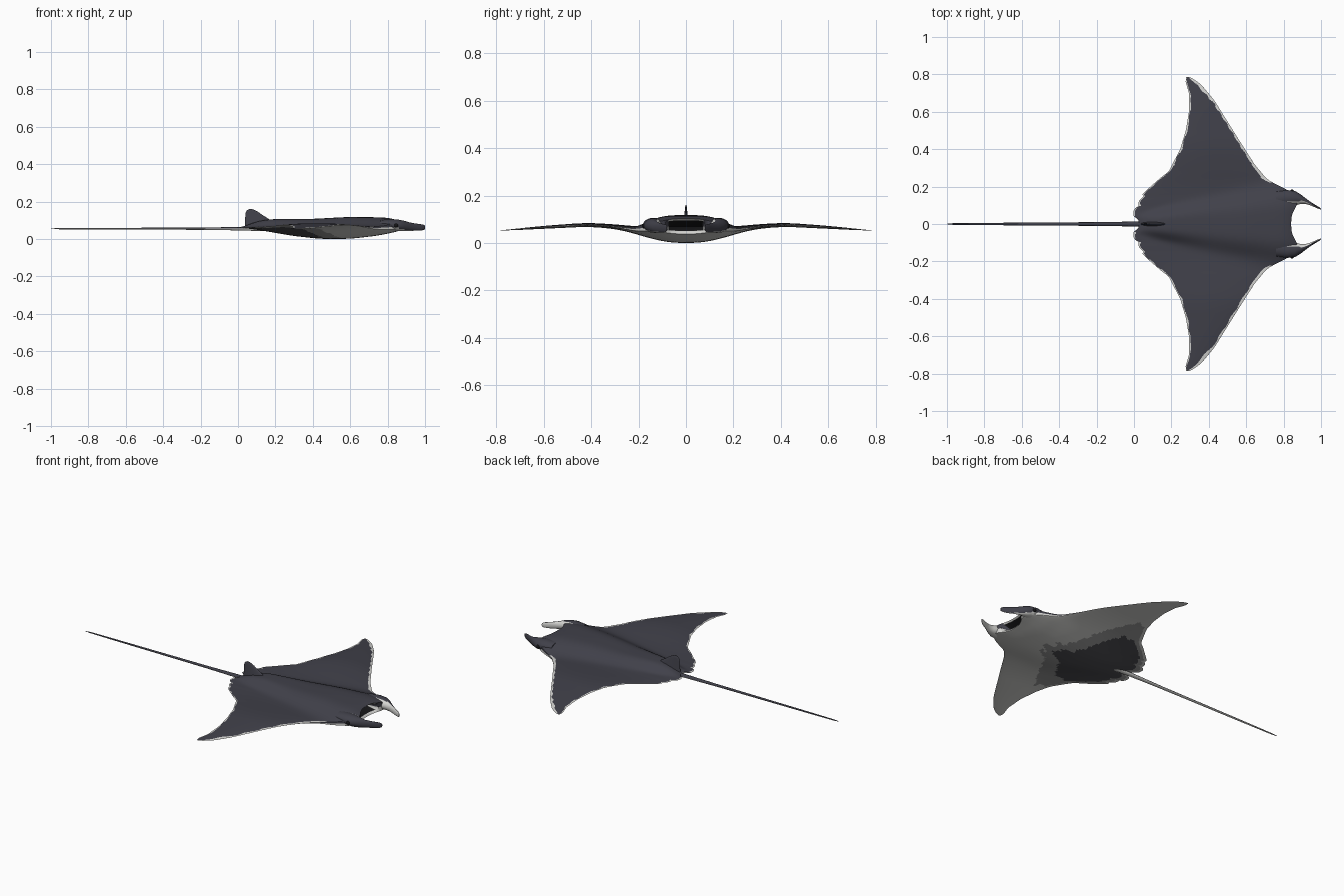
import bpy, bmesh, math
from mathutils import Vector

if "Cube" in bpy.data.objects:
    bpy.data.objects.remove(bpy.data.objects["Cube"])


def material(name, rgb):
    m = bpy.data.materials.new(name)
    m.diffuse_color = (*rgb, 1)
    m.use_nodes = True
    m.node_tree.nodes["Principled BSDF"].inputs["Base Color"].default_value = m.diffuse_color
    return m


MATS = [material("slate_back", (0.052, 0.052, 0.068)),
        material("white_belly", (0.66, 0.66, 0.64)),
        material("grey_blotch", (0.33, 0.33, 0.33)),
        material("dark_blotch", (0.075, 0.075, 0.085)),
        material("black_mouth", (0.008, 0.008, 0.009))]
SLATE, WHITE, GREY, DARK, BLACK = range(5)


def finish(bm, name, angle=50):
    bmesh.ops.remove_doubles(bm, verts=bm.verts, dist=1e-5)
    bmesh.ops.recalc_face_normals(bm, faces=bm.faces)
    me = bpy.data.meshes.new(name)
    bm.to_mesh(me)
    bm.free()
    ob = bpy.data.objects.new(name, me)
    bpy.context.collection.objects.link(ob)
    for m in MATS:
        me.materials.append(m)
    bpy.ops.object.select_all(action='DESELECT')
    ob.select_set(True)
    bpy.context.view_layer.objects.active = ob
    bpy.ops.object.shade_smooth_by_angle(angle=math.radians(angle))
    return ob


def lerp(table, v):
    if v <= table[0][0]:
        return table[0][1]
    for (a, p), (b, q) in zip(table, table[1:]):
        if v <= b:
            return p + (q - p) * (v - a) / (b - a)
    return table[-1][1]


def soft(table, v, r):
    return sum(lerp(table, abs(v + r * k / 3)) for k in range(-3, 4)) / 7


# Plan outline (half span), wing height, and body bulges along the length
LEAD = [(0, .84), (.04, .842), (.075, .855), (.1, .872), (.14, .87), (.18, .825),
        (.235, .715), (.315, .647), (.475, .545), (.66, .43), (.75, .355), (.78, .31), (.79, .285)]
TRAIL = [(0, .03), (.03, .02), (.036, -.002), (.07, -.004), (.09, .01), (.1, .036),
         (.105, .02), (.13, .03), (.15, .055), (.156, .042), (.18, .065), (.25, .145),
         (.28, .185), (.4, .247), (.5, .277), (.6, .294), (.7, .294), (.76, .276), (.79, .28)]
MID = [(0, .06), (.2, .06), (.3, .07), (.42, .077), (.6, .066), (.79, .052)]
BACK = [(.02, 0), (.08, .025), (.17, .04), (.4, .038), (.6, .05), (.8, .051), (.84, .046), (.88, .03)]
BELLY = [(.05, 0), (.13, .01), (.3, .036), (.45, .051), (.6, .051), (.75, .037), (.85, .02), (.9, .015)]
BACK_W = [(.05, .05), (.2, .08), (.45, .125), (.75, .175), (.85, .18)]
BELLY_W = [(.05, .09), (.2, .13), (.45, .2), (.75, .2), (.88, .18)]
SPAN, NY, NX = .787, 95, 64


def section(y):
    """Closed chord loop: top from tail to nose, mouth, bottom nose to tail."""
    a = abs(y)
    x0, x1 = soft(TRAIL, a, .004), soft(LEAD, a, .015 if a < .76 else .003)
    top, bot = [], []
    for i in range(NX + 1):
        t = (1 - math.cos(math.pi * i / NX)) / 2
        x = x0 + (x1 - x0) * t
        h = .009 * max(0, 1 - (a / SPAN) ** 4) * max(0, math.sin(math.pi * t)) ** .6
        z = soft(MID, a, .05)
        up = soft(BACK, x, .04) * math.exp(-(a / lerp(BACK_W, x)) ** 4)
        down = soft(BELLY, x, .04) * math.exp(-(a / lerp(BELLY_W, x)) ** 2.5)
        top.append(Vector((x, y, z + h + up)))
        bot.append(Vector((x, y, z - h - down)))
    m = min(1, max(0, (.085 - a) / .012))
    zt, zb = top[-1].z, bot[-1].z
    zm = (zt + zb) / 2
    mouth = [Vector((x1 - .008 * m, y, zt - (.007 * m + .15 * (zt - zb) * (1 - m)))),
             Vector((x1 - .1 * m, y, zm)),
             Vector((x1 - .008 * m, y, zb + (.013 * m + .15 * (zt - zb) * (1 - m))))]
    return top + mouth + bot[::-1]


def body_colour(k, c):
    a = abs(c.y)
    x0, x1 = soft(TRAIL, a, .004), soft(LEAD, a, .015)
    wob = math.sin(c.x * 71 + a * 37) + .6 * math.sin(c.y * 93 - c.x * 41)
    if k < NX:                                  # back with pale fin margins
        rim = .012 + .004 * wob
        lead = a > .22 and (x1 - c.x) * .72 < rim
        trail = a > .04 and (c.x - x0) < rim * .65
        return WHITE if lead or trail or a > SPAN - .006 else SLATE
    if k < NX + 4:                              # mouth opening and lips
        if a < .079:
            return BLACK if k in (NX + 1, NX + 2) else WHITE
        return SLATE if k < NX + 2 else WHITE
    e = .016 * wob                              # underside blotches
    if x0 + .05 < c.x < .55 - .9 * a + e and a < .28 + e:
        return DARK
    if x0 + .02 < c.x < .63 - .72 * a + e and a < .42 + e:
        return GREY
    return WHITE


# Body and wings in one skin
bm = bmesh.new()
rows = []
for j in range(-NY, NY + 1):
    s = j / NY
    y = SPAN * (.5 * s + .5 * math.sin(s * math.pi / 2))
    rows.append([bm.verts.new(p) for p in section(y)])
for ra, rb in zip(rows, rows[1:]):
    for k in range(len(ra) - 1):
        f = bm.faces.new((ra[k], ra[k + 1], rb[k + 1], rb[k]))
        f.material_index = body_colour(k, f.calc_center_median())
finish(bm, "body_and_wings")


def loft(name, rings, colour, n=20):
    """Skin elliptical rings given as (centre, half axis u, half axis v)."""
    bm = bmesh.new()
    loops = []
    for c, u, v in rings:
        c, u, v = Vector(c), Vector(u), Vector(v)
        loops.append([bm.verts.new(c + u * math.cos(2 * math.pi * i / n) + v * math.sin(2 * math.pi * i / n))
                      for i in range(n)])
    for p, q in zip(loops, loops[1:]):
        for i in range(n):
            bm.faces.new((p[i], p[(i + 1) % n], q[(i + 1) % n], q[i]))
    bm.faces.new(loops[0])
    bm.faces.new(loops[-1])
    bmesh.ops.recalc_face_normals(bm, faces=bm.faces)
    for f in bm.faces:
        f.material_index = colour(f.normal)
    return finish(bm, name)


# Whip tail
TAIL = [(.2, .014, .012), (.1, .016, .012), (0, .013, .009), (-.2, .010, .006),
        (-.5, .008, .005), (-.8, .006, .004), (-.97, .004, .003), (-1, .001, .001)]
loft("tail", [((x, 0, .055), (0, w, 0), (0, 0, h)) for x, w, h in TAIL],
     lambda n: SLATE if n.z > -.2 else WHITE, 16)

# Dorsal fin, stacked by height: z, rear x, front x, half thickness
DORSAL = [(.055, .035, .2, .014), (.09, .038, .18, .011), (.11, .038, .16, .008), (.13, .04, .128, .006),
          (.145, .042, .107, .004), (.155, .05, .088, .003), (.16, .06, .075, .001)]
loft("dorsal_fin", [(((a + b) / 2, 0, z), ((b - a) / 2, 0, 0), (0, w, 0)) for z, a, b, w in DORSAL],
     lambda n: SLATE)

# Curled head fins and eyes on both sides
HEAD = [(.76, .13, .076, .045, .026), (.82, .138, .076, .043, .03), (.86, .138, .073, .039, .03),
        (.89, .133, .07, .026, .027), (.915, .124, .066, .016, .023), (.94, .111, .064, .010, .02),
        (.97, .095, .062, .007, .018), (.99, .085, .062, .005, .015), (1.0, .08, .062, .002, .010)]
for side, tag in ((1, "left"), (-1, "right")):
    loft("head_fin_" + tag,
         [((x, side * y, z), (0, w, 0), (0, 0, h)) for x, y, z, w, h in HEAD],
         lambda n: WHITE if n.y * side < -.35 or n.z < -.6 else SLATE, 28)
    bm = bmesh.new()
    bmesh.ops.create_uvsphere(bm, u_segments=16, v_segments=10, radius=.011)
    bmesh.ops.translate(bm, verts=bm.verts, vec=(.845, side * .174, .072))
    for f in bm.faces:
        f.material_index = BLACK
    finish(bm, "eye_" + tag)
